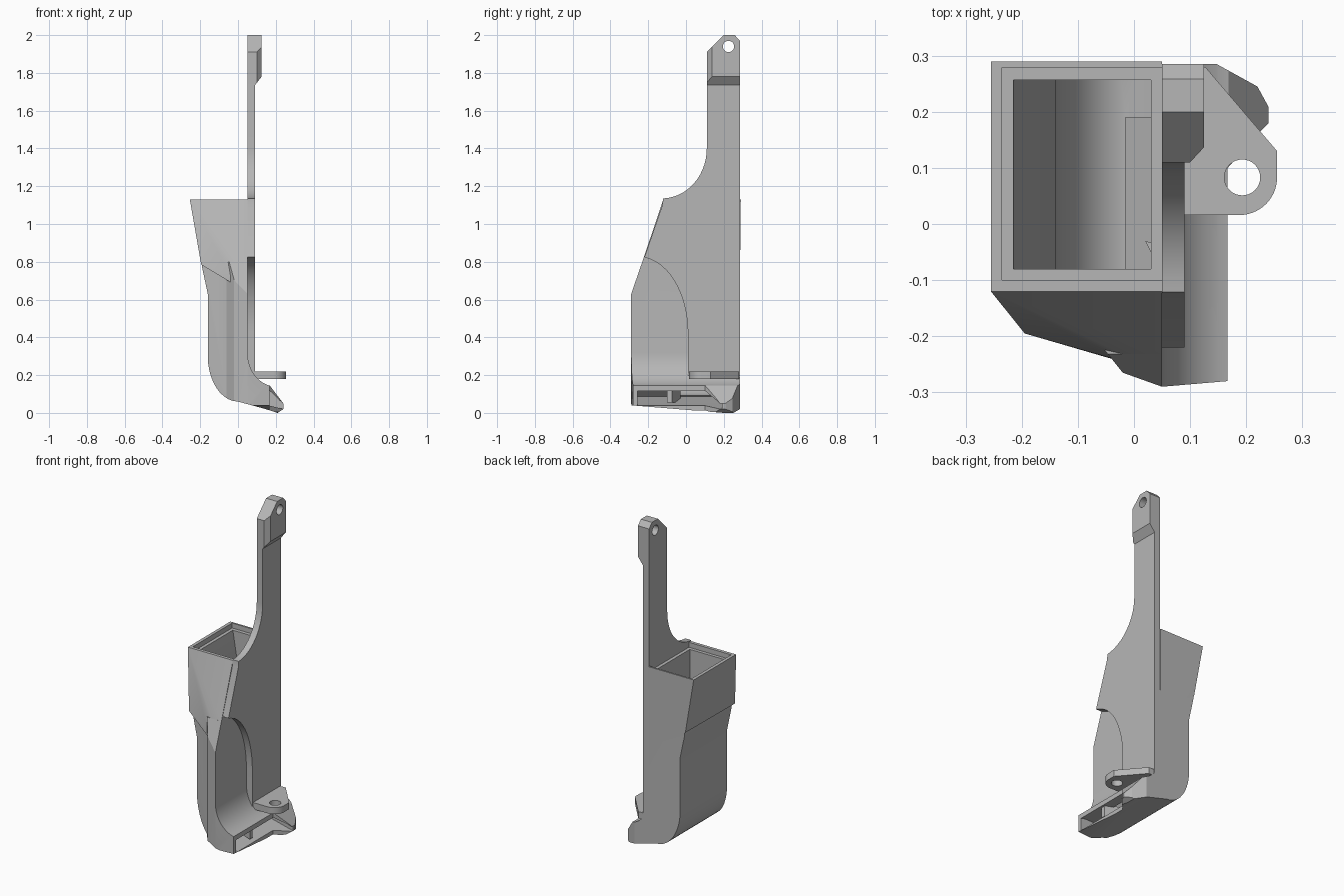
import bpy, bmesh, math

cube = bpy.data.objects.get("Cube")
if cube:
    bpy.data.objects.remove(cube, do_unlink=True)

grey = bpy.data.materials.new("plain grey")
grey.use_nodes = True
colour = (0.47, 0.47, 0.47, 1)
grey.diffuse_color = colour
for node in grey.node_tree.nodes:
    if node.type == 'BSDF_PRINCIPLED':
        node.inputs["Base Color"].default_value = colour


def finish(name, bm):
    bmesh.ops.recalc_face_normals(bm, faces=bm.faces)
    mesh = bpy.data.meshes.new(name)
    bm.to_mesh(mesh)
    bm.free()
    mesh.materials.append(grey)
    ob = bpy.data.objects.new(name, mesh)
    bpy.context.collection.objects.link(ob)
    return ob


def prism(name, axis, pts, lo, hi):
    """Extrude an outline along an axis; outlines are (y,z), (x,z) or (x,y)."""
    def place(p, d):
        return {'x': (d, *p), 'y': (p[0], d, p[1]), 'z': (*p, d)}[axis]
    bm = bmesh.new()
    face = bm.faces.new([bm.verts.new(place(p, lo)) for p in pts])
    ext = bmesh.ops.extrude_face_region(bm, geom=[face])
    shift = [b - a for a, b in zip(place((0, 0), lo), place((0, 0), hi))]
    bmesh.ops.translate(bm, vec=shift,
                        verts=[v for v in ext['geom'] if isinstance(v, bmesh.types.BMVert)])
    return finish(name, bm)


def hull(name, pts):
    bm = bmesh.new()
    for p in pts:
        bm.verts.new(p)
    bmesh.ops.convex_hull(bm, input=bm.verts)
    bmesh.ops.dissolve_limit(bm, angle_limit=0.01, verts=bm.verts, edges=bm.edges)
    return finish(name, bm)


def combine(ob, op, *tools):
    """Apply booleans and discard the tools."""
    for tool in tools:
        mod = ob.modifiers.new(op, 'BOOLEAN')
        mod.operation, mod.solver, mod.object = op, 'EXACT', tool
        bpy.context.view_layer.objects.active = ob
        bpy.ops.object.modifier_apply(modifier=mod.name)
        bpy.data.objects.remove(tool, do_unlink=True)


def arc(cx, cy, r, a0, a1, n=14, ry=None):
    return [(cx + r * math.cos(math.radians(a0 + (a1 - a0) * i / n)),
             cy + (ry or r) * math.sin(math.radians(a0 + (a1 - a0) * i / n)))
            for i in range(n + 1)]


def circle(cx, cy, r):
    return arc(cx, cy, r, 0, 360 * 31 / 32, 31)


BACK = 0.285

# Lower duct: side bend, plan outline and front slope intersected
bend = [(0.05, 0.8), *arc(0.2, 0.32, 0.15, 180, 258, 10, ry=0.18),
        (0.24, 0.05), (0.24, 0.02), (0.21, 0.0), (0.14, 0.022),
        *arc(0.0, 0.3, 0.16, 270, 180, 10, ry=0.24),
        (-0.16, 0.63), (-0.19, 0.77), (-0.19, 0.8)]
body = prism("duct_body", 'y', bend, -0.4, BACK)
plan = prism("plan", 'z', [(-0.3, -0.165), (-0.16, -0.17), (-0.06, -0.215), (-0.02, -0.265),
                           (0.05, -0.29), (0.167, -0.28), (0.167, 0.1), (0.22, 0.16),
                           (0.25, 0.19), (0.22, 0.245), (0.12, 0.3), (-0.3, 0.3)], -0.1, 1)
slope = prism("slope", 'x', [(-0.29, 0.04), (0.2, 0), (0.3, 0), (0.3, 0.9),
                             (-0.197, 0.9), (-0.29, 0.63)], -0.5, 0.5)
combine(body, 'INTERSECT', plan, slope)

# Upper funnel
funnel = hull("funnel", [(-0.255, -0.12, 1.13), (0.05, -0.12, 1.13),
                         (-0.255, 0.29, 1.13), (0.05, 0.29, 1.13),
                         (-0.195, BACK, 0.79), (0.05, BACK, 0.65),
                         (-0.195, -0.195, 0.785), (-0.06, -0.23, 0.72),
                         (-0.02, -0.246, 0.68), (0.05, -0.265, 0.7)])
combine(body, 'UNION', funnel)

# Rim step, air channel and outlet slot
rim = prism("rim", 'z', [(-0.235, -0.1), (0.05, -0.1), (0.05, 0.279), (-0.235, 0.279)], 1.1, 1.3)
channel = prism("channel", 'y', [(-0.215, 1.2), (-0.215, 1.1), (-0.14, 0.65),
                                 *arc(0.0, 0.3, 0.14, 180, 270, 10, ry=0.21), (0.1, 0.07),
                                 (0.1, 0.14), *arc(0.18, 0.32, 0.15, 240, 180, 8, ry=0.18),
                                 (0.03, 1.2)], -0.08, 0.257)
slot = prism("slot", 'y', [(-0.02, 0.088), (0.1, 0.055), (0.26, 0.015), (0.26, 0.03),
                           (0.17, 0.115), (0.14, 0.122), (0.02, 0.122)], -0.258, 0.19)
combine(body, 'DIFFERENCE', rim, channel, slot)

# Vane inside the outlet
vane = prism("outlet_vane", 'z', [(0.02, -0.03), (0.03, -0.05), (0.15, -0.1), (0.15, -0.075)],
             0.055, 0.13)

# Side plate with its two sweeping cut-outs
plate = prism("side_plate", 'x', [(BACK, 0.17), (BACK, 1.8), (0.11, 1.8),
                                  *arc(-0.13, 1.4, 0.24, 0, -88, ry=0.265),
                                  (-0.125, 1.1), (-0.22, 0.825),
                                  *arc(-0.25, 0.42, 0.26, 78, 0, ry=0.405), (0.01, 0.17)],
              0.05, 0.09)

# Top lug with a chamfered outline and pin hole
lug = prism("top_lug", 'x', [(0.11, 1.7), (BACK, 1.7), (BACK, 1.97), (0.258, 2.0),
                             (0.2, 2.0), (0.11, 1.91)], 0.05, 0.125)
thickness = prism("thickness", 'y', [(0, 1.6), (0.09, 1.6), (0.09, 1.735), (0.125, 1.78),
                                     (0.2, 1.78), (0.2, 2.1), (0, 2.1)], 0, 0.5)
corner = prism("corner", 'z', [(0, 0), (0.1, 0), (0.1, 0.11), (0.125, 0.137),
                               (0.2, 0.137), (0.2, 0.4), (0, 0.4)], 1.5, 2.2)
combine(lug, 'INTERSECT', thickness, corner)
combine(lug, 'DIFFERENCE', prism("pin", 'x', circle(0.225, 1.94, 0.03), -0.2, 0.3))

# Mounting tab with screw hole
tab = prism("mounting_tab", 'z', [(0.055, 0.016), *arc(0.188, 0.083, 0.067, 270, 360),
                                  (0.255, 0.13), (0.127, 0.28), (0.055, 0.28)], 0.18, 0.22)
combine(tab, 'DIFFERENCE', prism("screw", 'z', circle(0.193, 0.083, 0.032), 0.1, 0.3))

# Smooth the curved walls, keep hard edges
bpy.ops.object.select_all(action='DESELECT')
for ob in (body, vane, plate, lug, tab):
    ob.select_set(True)
bpy.context.view_layer.objects.active = body
bpy.ops.object.shade_smooth_by_angle(angle=math.radians(25))
